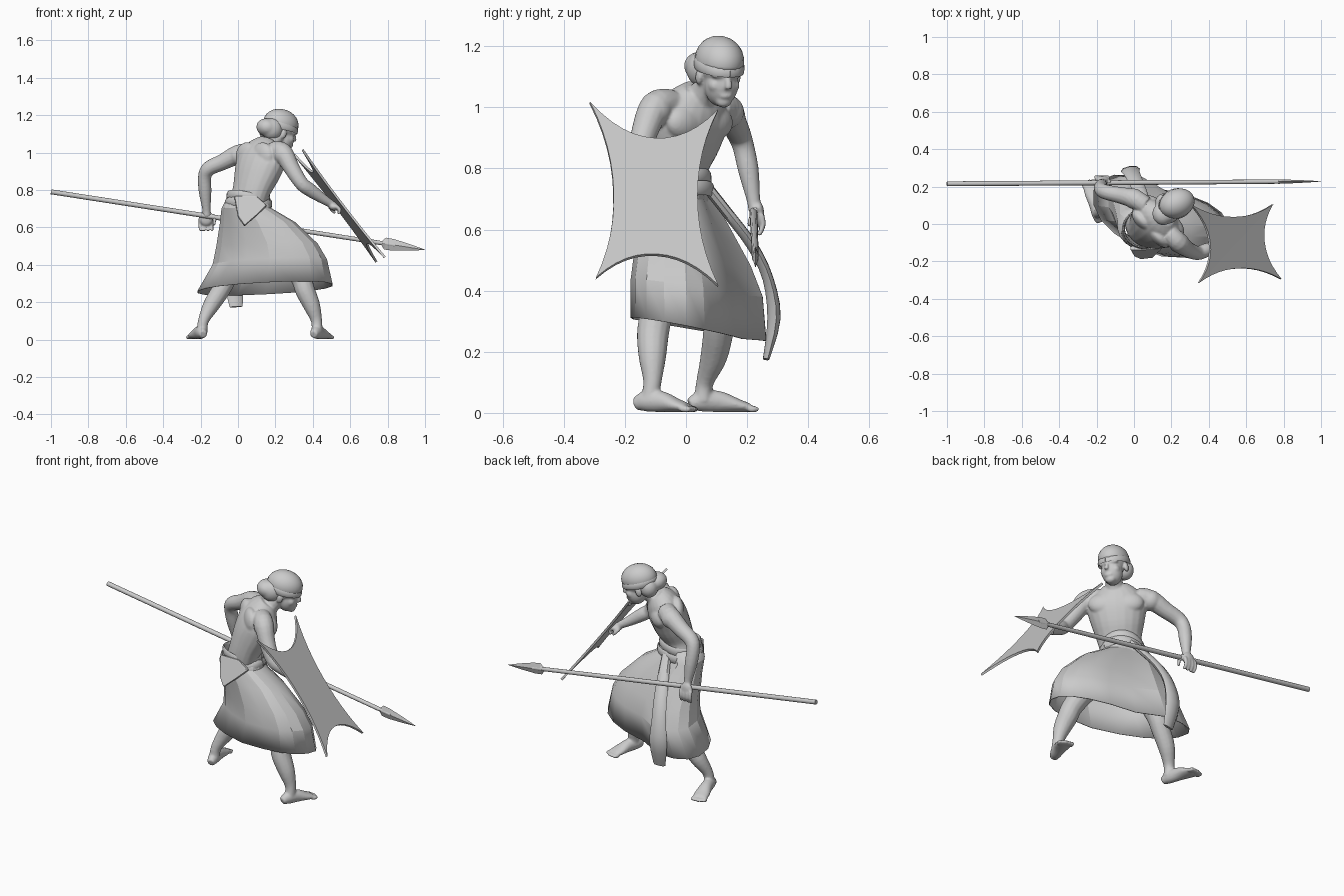
import bpy, bmesh, math
from mathutils import Vector, Matrix

if "Cube" in bpy.data.objects:
    bpy.data.objects.remove(bpy.data.objects["Cube"])

V = Vector


def finish(name, bm, angle=None, mods=()):
    """Turn a bmesh into a named object with modifiers (type, settings)."""
    bmesh.ops.recalc_face_normals(bm, faces=bm.faces)
    me = bpy.data.meshes.new(name)
    bm.to_mesh(me)
    bm.free()
    ob = bpy.data.objects.new(name, me)
    bpy.context.collection.objects.link(ob)
    for kind, settings in mods:
        m = ob.modifiers.new(kind.lower(), kind)
        for k, v in settings.items():
            setattr(m, k, v)
    if angle:
        bpy.ops.object.select_all(action='DESELECT')
        ob.select_set(True)
        bpy.context.view_layer.objects.active = ob
        bpy.ops.object.shade_smooth_by_angle(angle=math.radians(angle))
    return ob


def spline(pts, sub):
    """Catmull-Rom through tuples of any length."""
    out = []
    for i in range(len(pts) - 1):
        p = [pts[max(0, min(len(pts) - 1, j))] for j in (i - 1, i, i + 1, i + 2)]
        for s in range(sub):
            t = s / sub
            out.append(tuple(0.5 * (2 * b + (c - a) * t + (2 * a - 5 * b + 4 * c - d) * t * t
                             + (3 * b - a - 3 * c + d) * t ** 3) for a, b, c, d in zip(*p)))
    return out + [tuple(pts[-1])]


def tube(bm, pts, ref=(1, 0, 0), n=14, sub=4):
    """Loft ellipses (x, y, z, r along ref, r across) along a path."""
    pts = spline([p if len(p) == 5 else (*p, p[3]) for p in pts], sub)
    rings = []
    for i, p in enumerate(pts):
        t = (V(pts[min(i + 1, len(pts) - 1)][:3]) - V(pts[max(i - 1, 0)][:3])).normalized()
        u = (V(ref) - t * t.dot(V(ref))).normalized()
        w = t.cross(u)
        rings.append([bm.verts.new(V(p[:3]) + u * p[3] * math.cos(a) + w * p[4] * math.sin(a))
                      for a in (2 * math.pi * k / n for k in range(n))])
    for r, s in zip(rings, rings[1:]):
        for k in range(n):
            bm.faces.new((r[k], r[(k + 1) % n], s[(k + 1) % n], s[k]))
    bm.faces.new(rings[0])
    bm.faces.new(rings[-1])


def ball(bm, c, r, m=Matrix()):
    return bmesh.ops.create_uvsphere(bm, u_segments=24, v_segments=14, radius=1,
                                     matrix=Matrix.Translation(c) @ m @ Matrix.Diagonal((*r, 1)))['verts']


def rz(d):
    return Matrix.Rotation(math.radians(d), 4, 'Z')


# Body: torso, arms, legs and head fused into one smooth skin
bm = bmesh.new()
WIDE, FWD = V((-.707, .707, 0)), V((.707, .707, 0))
tube(bm, [(.065, -.01, .58, .10, .08), (.05, -.025, .70, .11, .085), (.07, -.03, .79, .115, .085),
          (.10, -.01, .88, .14, .1), (.125, .01, .96, .155, .1), (.145, .03, 1.02, .12, .08),
          (.165, .045, 1.06, .06, .05)], WIDE, 20)
tube(bm, [(.15, .03, 1.0, .055), (.19, .065, 1.06, .045), (.225, .095, 1.11, .045)])
for s in (-1, 1):                                       # chest and shoulder blades
    c = V((.125, .01, .95)) + WIDE * s * .06
    ball(bm, c + FWD * .047, (.045, .085, .06), rz(45))
    ball(bm, c - FWD * .05 + V((0, 0, .03)), (.038, .075, .075), rz(45))
# left arm, holding the spear
tube(bm, [(.06, .10, 1.0, .05), (0, .135, .99, .052), (-.08, .155, .95, .044), (-.155, .172, .915, .04),
          (-.178, .188, .87, .036), (-.176, .205, .79, .034), (-.168, .222, .69, .022), (-.168, .228, .66, .026)])
ball(bm, (.0, .135, .985), (.055, .055, .055))
# right arm, reaching to the shield
tube(bm, [(.19, -.05, 1.01, .05), (.24, -.10, 1.0, .052), (.285, -.135, .92, .044), (.34, -.155, .835, .038),
          (.385, -.14, .80, .037), (.45, -.115, .755, .028), (.49, -.10, .73, .022), (.51, -.095, .715, .022)],
     (0, 1, 0))
ball(bm, (.24, -.10, .99), (.055, .055, .055))
ball(bm, (-.17, .238, .65), (.038, .018, .042))
ball(bm, (.515, -.093, .71), (.03, .036, .02))
for k in range(4):                                      # fingers
    x = -.201 + k * .021
    tube(bm, [(x, .245, .65, .011), (x - .003, .252, .615, .01), (x, .238, .58, .008)], n=8)
    y = -.122 + k * .019
    tube(bm, [(.52, y, .715, .01), (.545, y, .695, .01), (.535, y, .672, .008)], (0, 1, 0), n=8)
tube(bm, [(-.135, .23, .67, .011), (-.125, .215, .64, .01), (-.13, .205, .61, .008)], n=8)
tube(bm, [(.49, -.075, .71, .011), (.505, -.06, .69, .01), (.52, -.06, .675, .008)], n=8)
# legs
tube(bm, [(.02, .01, .60, .07), (-.01, .08, .45, .065), (-.06, .11, .33, .055), (-.095, .105, .26, .05),
          (-.145, .09, .18, .044), (-.185, .062, .10, .029), (-.192, .055, .04, .03)])
tube(bm, [(.12, -.02, .58, .07), (.26, -.06, .45, .065), (.335, -.095, .33, .055), (.36, -.108, .26, .053),
          (.395, -.11, .18, .045), (.42, -.11, .10, .03), (.422, -.12, .04, .03)])
for heel, toe in (((-.19, .03), (-.235, .215)), ((.41, -.15), (.472, .012))):   # feet
    h, d = V((*heel, 0)), V((*toe, 0)) - V((*heel, 0))
    side = V((d.y, -d.x, 0)).normalized()
    up = V((0, 0, 1))
    tube(bm, [(*(h - d * .1 + up * .027), .02, .02), (*(h + d * .1 + up * .038), .03, .034),
              (*(h + d * .42 + up * .037), .033, .035), (*(h + d * .75 + up * .024), .042, .022),
              (*(h + d * .95 + up * .017), .04, .015)], side)
    for k in range(5):
        p = h + d * (.98 + .02 * (2 - abs(k - 2))) + side * (k - 2) * .017
        ball(bm, p + up * .012, (.011, .022, .011), rz(math.degrees(math.atan2(d.y, d.x)) - 90))
# head, turned and bowed
HEAD = Matrix.Translation((.23, .11, 1.132)) @ rz(22) @ Matrix.Rotation(math.radians(14), 4, 'Y')


def head_ball(c, r):
    return ball(bm, HEAD @ V(c), r, HEAD.to_3x3().to_4x4())


head_ball((0, 0, .01), (.088, .068, .078))
head_ball((.03, 0, -.055), (.055, .055, .07))
head_ball((.06, 0, -.1), (.024, .028, .022))
tube(bm, [(*(HEAD @ V((.076, 0, -.012))), .01), (*(HEAD @ V((.09, 0, -.036))), .011),
          (*(HEAD @ V((.092, 0, -.052))), .012)], n=8)
head_ball((.077, 0, -.078), (.012, .022, .01))
for s in (-1, 1):
    head_ball((.062, s * .028, -.012), (.018, .026, .01))
    head_ball((.05, s * .034, -.05), (.024, .02, .022))
    head_ball((-.005, s * .068, -.035), (.018, .01, .026))
finish("body", bm, 60, [('REMESH', dict(mode='VOXEL', voxel_size=.0055, use_smooth_shade=True)),
                        ('SMOOTH', dict(factor=.5, iterations=6))])

# Cap with brow band
bm = bmesh.new()
head_ball((-.006, 0, .022), (.098, .078, .078))
low = [v for v in bm.verts if (HEAD.inverted() @ v.co).z < .0]
bmesh.ops.delete(bm, geom=low, context='VERTS')
finish("cap", bm, 40, [('SOLIDIFY', dict(thickness=.005))])
bm = bmesh.new()
tube(bm, [(*(HEAD @ V((.096 * math.cos(a) - .006, .077 * math.sin(a), .004))), .017, .004)
          for a in (math.pi * k / 8 for k in range(17))], (0, 0, 1), 8, 2)
finish("cap_band", bm, 40)

# Gathered hair at the nape
bm = bmesh.new()
head_ball((-.092, -.025, -.02), (.054, .06, .048))
head_ball((-.06, -.035, -.022), (.06, .052, .06))
head_ball((-.055, .03, -.03), (.05, .05, .055))
finish("hair", bm, 60, [('REMESH', dict(mode='VOXEL', voxel_size=.007, use_smooth_shade=True)),
                        ('SMOOTH', dict(factor=.5, iterations=8))])

# Skirt: rows of z, x range, y centre, half depth, skew along the stance
bm = bmesh.new()
rows = [(.77, -.055, .165, -.025, .10, .0), (.70, -.09, .18, -.025, .115, .02), (.62, -.10, .31, -.012, .14, .05),
        (.50, -.12, .43, .01, .175, .09), (.41, -.14, .48, .022, .195, .11), (.275, -.22, .51, .027, .20, .115)]
N, prev = 18, None
for i, (z, x0, x1, yc, h, skew) in enumerate(rows):
    ring = []
    for k in range(N):
        a = 2 * math.pi * (k + .5) / N
        c, s = math.cos(a), math.sin(a)
        px = math.copysign(abs(c) ** .85, c)
        py = math.copysign(abs(s) ** .9, s)
        if c > 0:                                       # cloth pulled flat over the leading thigh
            skew_here, h_here = skew * .5, h * (.8 if s > 0 else .98)
        else:
            skew_here, h_here = skew, h
        ring.append(bm.verts.new(((x0 + x1) / 2 + (x1 - x0) / 2 * px, yc - skew_here * px + h_here * py,
                                  z - i / 5 * .16 * (yc - skew * px + h * py - .02))))
    if prev:
        for k in range(N):
            bm.faces.new((prev[k], prev[(k + 1) % N], ring[(k + 1) % N], ring[k]))
    prev = ring
finish("skirt", bm, 18, [('SOLIDIFY', dict(thickness=.005))])

# Belt wrapped around the waist
bm = bmesh.new()
for z, g in ((.765, 0), (.725, .01)):
    tube(bm, [(.055 + (.11 + g) * math.cos(a), -.025 + (.102 + g) * math.sin(a), z + .012 * math.sin(2 * a), .024, .007)
              for a in (math.pi * k / 8 for k in range(17))], (0, 0, 1), 8, 2)
finish("belt", bm, 40)

# Folded cloth tucked in the belt at the back
bm = bmesh.new()
bm.faces.new([bm.verts.new(p) for p in ((-.02, -.14, .77), (.0, -.175, .66), (.035, -.19, .61), (.10, -.185, .67),
                                        (.155, -.13, .72), (.10, -.14, .77))])
finish("back_fold", bm, None, [('SOLIDIFY', dict(thickness=.025)),
                               ('BEVEL', dict(width=.008, segments=2))])

# Long cloth tail hanging at the front
bm = bmesh.new()
tube(bm, [(.08, .06, .75, .025, .018), (.05, .135, .655, .032, .018), (.015, .215, .55, .038, .018),
          (-.01, .268, .44, .042, .018), (-.02, .288, .31, .052, .022), (-.01, .262, .175, .035, .01)],
     (1, .15, 0), 8, 3)
finish("cloth_tail", bm, 40)

# Shield: flat hide plate with four concave edges
bm = bmesh.new()
corners = [V(p) for p in ((.345, -.315, 1.015), (.30, .105, .99), (.74, .105, .415), (.785, -.295, .44))]
mid = sum(corners, V()) / 4
rim = []
for k in range(4):
    a, b = corners[k], corners[(k + 1) % 4]
    pull = (mid - (a + b) / 2) * ((.37, .33, .31, .33)[k])
    for s in range(12):
        t = s / 12
        rim.append(bm.verts.new(a.lerp(b, t) + pull * (1 - abs(2 * t - 1) ** 2.1)))
hub = bm.verts.new(mid)
for k, v in enumerate(rim):
    bm.faces.new((v, rim[(k + 1) % len(rim)], hub))
finish("shield", bm, None, [('SOLIDIFY', dict(thickness=.012, offset=0))])

# Spear shaft and flat leaf blade
tail, tip = V((-1, .215, .79)), V((1, .228, .48))
bm = bmesh.new()
tube(bm, [(*tail, .013), (*tail.lerp(tip, .45), .013), (*tail.lerp(tip, .92), .011)], (0, 1, 0), 12, 1)
finish("spear_shaft", bm, 40)
bm = bmesh.new()
tube(bm, [(*tail.lerp(tip, t), w, d) for t, w, d in ((.885, .013, .012), (.893, .032, .011), (.915, .031, .010),
                                                    (.96, .017, .006), (1, .001, .001))], (0, 0, 1), 4, 1)
finish("spear_blade", bm)
